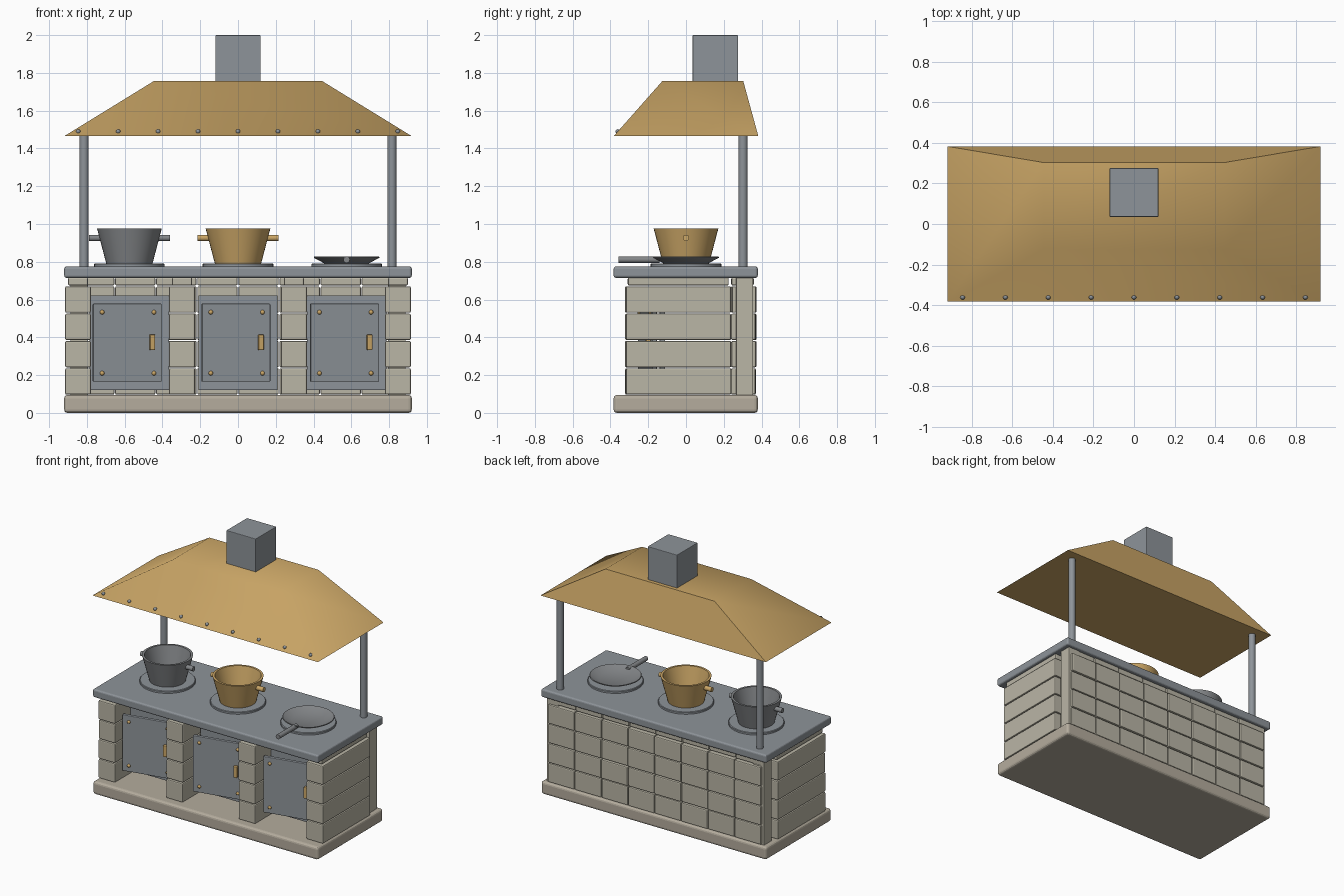
import bpy, bmesh, math, random
from mathutils import Vector, Matrix

random.seed(4)
if "Cube" in bpy.data.objects:
    bpy.data.objects.remove(bpy.data.objects["Cube"], do_unlink=True)


def material(name, rgb):
    m = bpy.data.materials.new(name)
    m.use_nodes = True
    m.diffuse_color = (*rgb, 1)
    m.node_tree.nodes["Principled BSDF"].inputs["Base Color"].default_value = (*rgb, 1)
    return m


STEEL = material("steel grey", (0.27, 0.295, 0.32))
IRON = material("dark pot grey", (0.23, 0.24, 0.25))
BRASS = material("warm brass", (0.60, 0.385, 0.135))
STONE = material("pale stone", (0.49, 0.465, 0.38))
SLAB = material("warm slab stone", (0.46, 0.415, 0.34))


def finish(name, bm, mat, smooth=None):
    bmesh.ops.recalc_face_normals(bm, faces=bm.faces)
    me = bpy.data.meshes.new(name)
    bm.to_mesh(me)
    bm.free()
    me.materials.append(mat)
    ob = bpy.data.objects.new(name, me)
    bpy.context.collection.objects.link(ob)
    if smooth:
        bpy.ops.object.select_all(action='DESELECT')
        ob.select_set(True)
        bpy.context.view_layer.objects.active = ob
        bpy.ops.object.shade_smooth_by_angle(angle=math.radians(smooth))
    return ob


def blocks(name, boxes, mat, bevel=0.0, segments=2):
    """One object made of axis-aligned boxes, each (x0, x1, y0, y1, z0, z1)."""
    bm = bmesh.new()
    for x0, x1, y0, y1, z0, z1 in boxes:
        size = Matrix.Diagonal((x1 - x0, y1 - y0, z1 - z0, 1))
        mid = Matrix.Translation(((x0 + x1) / 2, (y0 + y1) / 2, (z0 + z1) / 2))
        bmesh.ops.create_cube(bm, size=1, matrix=mid @ size)
    ob = finish(name, bm, mat)
    if bevel:
        mod = ob.modifiers.new("rounded edges", 'BEVEL')
        mod.width = bevel
        mod.segments = segments
    return ob


def rods(name, ends, radius, mat, sides=20):
    """Cylinders between pairs of points."""
    bm = bmesh.new()
    for a, b in ends:
        a, b = Vector(a), Vector(b)
        turn = (b - a).to_track_quat('Z', 'Y').to_matrix().to_4x4()
        bmesh.ops.create_cone(bm, cap_ends=True, segments=sides, radius1=radius,
                              radius2=radius, depth=(b - a).length,
                              matrix=Matrix.Translation((a + b) / 2) @ turn)
    return finish(name, bm, mat, 40)


def studs(name, points, radius, mat):
    bm = bmesh.new()
    for p in points:
        bmesh.ops.create_uvsphere(bm, u_segments=12, v_segments=8, radius=radius,
                                  matrix=Matrix.Translation(p))
    return finish(name, bm, mat, 60)


def lathe(name, profile, x, mat):
    """Spin an (r, z) profile about a vertical axis at x."""
    bm = bmesh.new()
    pts = [bm.verts.new((r, 0, z)) for r, z in profile]
    edges = [bm.edges.new(p) for p in zip(pts, pts[1:])]
    bmesh.ops.spin(bm, geom=pts + edges, cent=(0, 0, 0), axis=(0, 0, 1),
                   angle=math.tau, steps=40)
    bmesh.ops.remove_doubles(bm, verts=bm.verts, dist=0.0002)
    bmesh.ops.translate(bm, verts=bm.verts, vec=(x, 0, 0))
    return finish(name, bm, mat, 35)


def jitter():
    return random.uniform(-0.004, 0.004)


# Base and worktop
blocks("base_slab", [(-0.92, 0.92, -0.383, 0.38, 0, 0.095)], SLAB, 0.018, 3)
blocks("worktop", [(-0.92, 0.92, -0.383, 0.38, 0.715, 0.775)], STEEL, 0.012, 3)

# Brick courses: four full rows and a thin one tucked under the worktop
rows = [(0.097 + 0.1445 * i, 0.236 + 0.1445 * i, 0) for i in range(4)]
rows.append((0.675, 0.716, 0.015))

# Four piers running front to back
piers = []
for cx in (-0.847, -0.296, 0.296, 0.847):
    for z0, z1, inset in rows:
        w, j = 0.068 - inset, jitter()
        piers.append((cx - w, cx + w, -0.32 + inset + j, 0.236 - inset / 2 + j, z0, z1))
blocks("brick_piers", piers, STONE, 0.007)

# Back wall of eight columns
wall = []
for i in range(8):
    x0 = -0.87 + 0.2175 * i
    for z0, z1, inset in rows:
        j = jitter()
        wall.append((x0 + 0.002, x0 + 0.2155, 0.242 + j, 0.37 - inset + j, z0, z1))
blocks("back_wall", wall, STONE, 0.007)
blocks("rear_corner_columns", [(s * 0.84 - 0.047, s * 0.84 + 0.047, 0.265, 0.355, 0.09, 0.72)
                               for s in (-1, 1)], STONE, 0.004)

# Cupboards: a back panel and a door swung slightly inward
for label, cx in (("left", 0.575), ("middle", 0), ("right", -0.575)):
    blocks(label + "_cupboard_panel", [(cx - 0.21, cx + 0.21, -0.14, -0.11, 0.12, 0.622)],
           STEEL, 0.004)
    parts = [
        blocks(label + "_door", [(0, 0.37, 0, 0.025, 0.165, 0.578)], STEEL, 0.004),
        studs(label + "_door_bolts", [(x, 0, z) for x in (0.047, 0.327)
                                      for z in (0.21, 0.533)], 0.012, BRASS),
        blocks(label + "_door_handle", [(0.302, 0.33, -0.024, 0.002, 0.332, 0.415)],
               BRASS, 0.005)]
    for ob in parts:
        ob.location = (cx - 0.19, -0.255, 0)
        ob.rotation_euler.z = math.radians(12)

# Burner plates
for label, cx in (("left", 0.575), ("middle", 0), ("right", -0.575)):
    lathe(label + "_burner", [(0, 0.77), (0.187, 0.77), (0.187, 0.787), (0.183, 0.791),
                              (0, 0.791)], cx, STEEL)

# Two open pots with side grips
for label, cx, mat in (("brass", 0, BRASS), ("grey", -0.575, IRON)):
    lathe(label + "_pot", [(0, 0.789), (0.122, 0.789), (0.171, 0.975), (0.155, 0.975),
                           (0.11, 0.805), (0, 0.805)], cx, mat)
    rods(label + "_pot_grips", [((cx + s * 0.15, 0, 0.926), (cx + s * 0.214, 0, 0.926))
                                for s in (-1, 1)], 0.017, mat)

# Shallow frying pan
lathe("frying_pan", [(0, 0.79), (0.115, 0.79), (0.175, 0.822), (0.172, 0.827),
                     (0.112, 0.8), (0, 0.8)], 0.575, IRON)
rods("pan_handle", [((0.575, -0.14, 0.811), (0.575, -0.357, 0.811))], 0.017, IRON)

# Hood, tapered from a wide foot to a set-back top
bm = bmesh.new()
bmesh.ops.create_cube(bm, size=2)
for v in bm.verts:
    top, back = v.co.z > 0, v.co.y > 0
    v.co.x *= 0.445 if top else 0.92
    v.co.y = (0.303 if back else -0.125) if top else (0.383 if back else -0.383)
    v.co.z = 1.757 if top else 1.465
finish("hood", bm, BRASS, 62)
studs("hood_rivets", [(0.2115 * i, -0.361, 1.49) for i in range(-4, 5)], 0.012, STEEL)

# Chimney and posts
blocks("chimney", [(-0.12, 0.12, 0.035, 0.276, 1.74, 2.0)], STEEL, 0.004)
rods("support_posts", [((s * 0.815, 0.302, 0.77), (s * 0.815, 0.302, 1.468))
                       for s in (-1, 1)], 0.024, STEEL)
